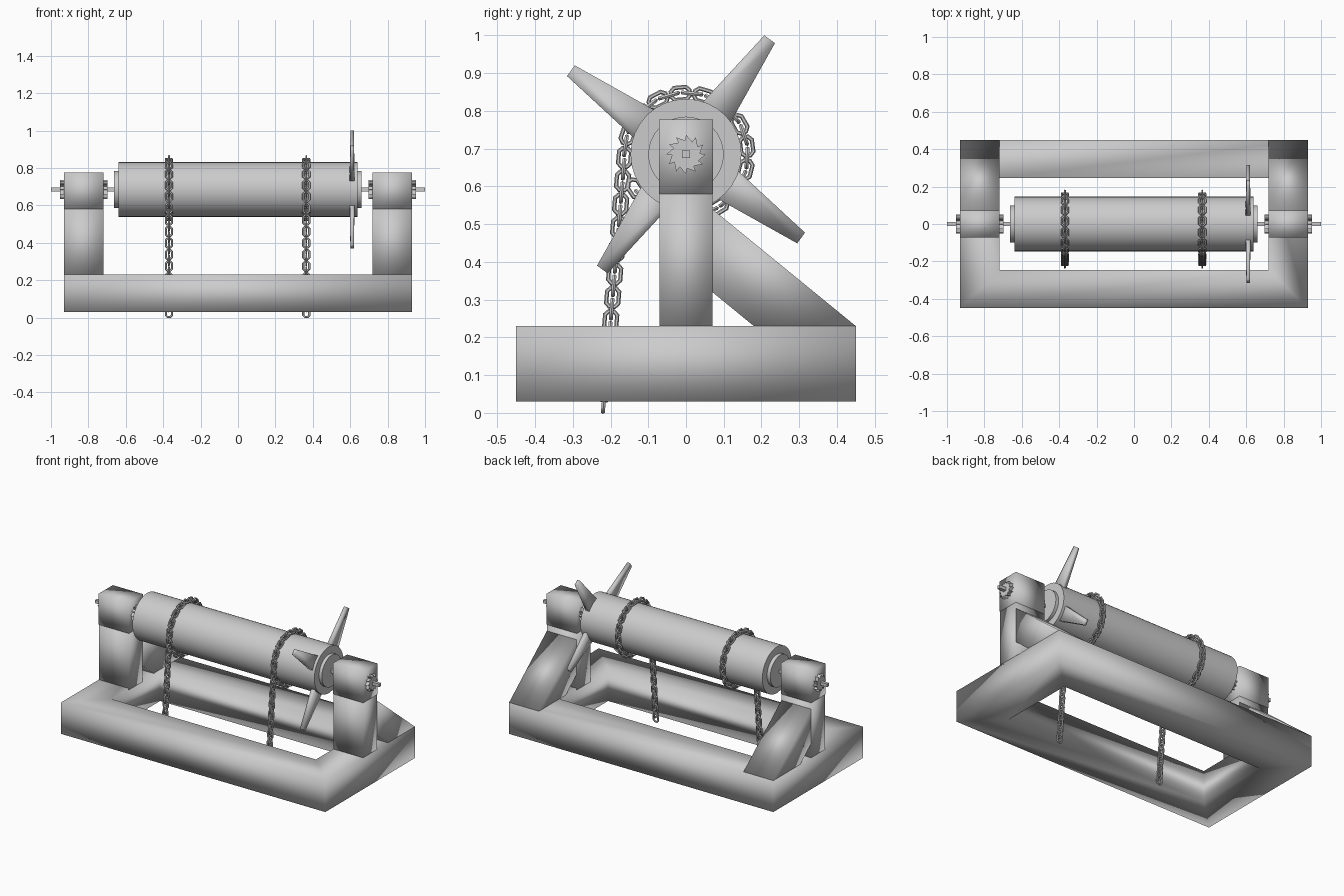
import bpy, bmesh
from math import sin, cos, pi, radians, hypot
from mathutils import Vector

if "Cube" in bpy.data.objects:
    bpy.data.objects.remove(bpy.data.objects["Cube"])

AXIS_Z = 0.685


def finish(name, bm, angle=None):
    """Turn a bmesh into a named object; fully smooth unless an angle is given."""
    bmesh.ops.recalc_face_normals(bm, faces=bm.faces)
    me = bpy.data.meshes.new(name)
    bm.to_mesh(me)
    bm.free()
    ob = bpy.data.objects.new(name, me)
    bpy.context.collection.objects.link(ob)
    bpy.ops.object.select_all(action='DESELECT')
    ob.select_set(True)
    bpy.context.view_layer.objects.active = ob
    if angle is None:
        bpy.ops.object.shade_smooth()
    else:
        bpy.ops.object.shade_smooth_by_angle(angle=radians(angle))
    return ob


def extrude_x(name, profile, x0, x1, angle=None):
    """Prism along x from a (y, z) profile."""
    bm = bmesh.new()
    a = [bm.verts.new((x0, y, z)) for y, z in profile]
    b = [bm.verts.new((x1, y, z)) for y, z in profile]
    bm.faces.new(a)
    bm.faces.new(b)
    n = len(a)
    for i in range(n):
        j = (i + 1) % n
        bm.faces.new((a[i], a[j], b[j], b[i]))
    return finish(name, bm, angle)


def rect(y0, y1, z0, z1):
    return [(y0, z0), (y1, z0), (y1, z1), (y0, z1)]


def circle(r, n):
    return [(r * cos(2 * pi * i / n), AXIS_Z + r * sin(2 * pi * i / n)) for i in range(n)]


# Mitred base frame
bm = bmesh.new()
loops = []
for hx, hy, z in ((0.93, 0.45, 0.03), (0.93, 0.45, 0.23), (0.72, 0.245, 0.23), (0.72, 0.245, 0.03)):
    loops.append([bm.verts.new((sx * hx, sy * hy, z)) for sx, sy in ((-1, -1), (1, -1), (1, 1), (-1, 1))])
for k in range(4):
    p, q = loops[k], loops[(k + 1) % 4]
    for i in range(4):
        j = (i + 1) % 4
        bm.faces.new((p[i], p[j], q[j], q[i]))
finish("base_frame", bm)

# Saw-tooth ratchet profile
ratchet = []
for i in range(12):
    for r, da in ((0.052, 0.0), (0.037, 0.06)):
        a = 2 * pi * i / 12 + da
        ratchet.append((r * cos(a), AXIS_Z + r * sin(a)))

# Posts, bearing blocks, braces and ratchet wheels on both sides
for side, s in (("left", -1), ("right", 1)):
    extrude_x(side + "_post", rect(-0.07, 0.07, 0.22, 0.58), s * 0.72, s * 0.93)
    extrude_x(side + "_bearing_block", rect(-0.071, 0.071, 0.58, 0.777), s * 0.719, s * 0.931)
    extrude_x(side + "_brace", [(0.07, 0.54), (0.07, 0.32), (0.18, 0.23), (0.45, 0.23)],
              s * 0.72, s * 0.93)
    extrude_x(side + "_outer_ratchet", ratchet, s * 0.93, s * 0.952, 30)
    extrude_x(side + "_inner_ratchet", ratchet, s * 0.698, s * 0.72, 30)

# Square axle, drum and drum end caps
extrude_x("axle", rect(-0.01, 0.01, AXIS_Z - 0.01, AXIS_Z + 0.01), -1, 1, 30)
extrude_x("drum", circle(0.147, 32), -0.64, 0.64, 40)
extrude_x("drum_end_caps", circle(0.1, 32), -0.663, 0.66, 40)

# Four tapered handles
for k in range(4):
    a = radians(54 + 90 * k)
    d = Vector((0, cos(a), sin(a)))
    t = Vector((0, -sin(a), cos(a)))
    bm = bmesh.new()
    ends = []
    for r, w, h in ((0.05, 0.056, 0.014), (0.377, 0.0175, 0.009)):
        c = Vector((0.61, 0, AXIS_Z)) + d * r
        ends.append([bm.verts.new(c + t * w * u + Vector((h * v, 0, 0)))
                     for u, v in ((-1, -1), (1, -1), (1, 1), (-1, 1))])
    bm.faces.new(ends[0])
    bm.faces.new(ends[1])
    for i in range(4):
        j = (i + 1) % 4
        bm.faces.new((ends[0][i], ends[0][j], ends[1][j], ends[1][i]))
    finish(f"handle_{k + 1}", bm)


def add_link(bm, c, tan, wid):
    """One oval chain link centred at c, long along tan, wide along wid."""
    nrm = tan.cross(wid)
    wire, half_l, half_w = 0.006, 0.0215, 0.0165
    straight = half_l - half_w + 0.004
    rings = []
    for i in range(8):
        a = pi / 8 + i * pi / 4
        out = tan * cos(a) + wid * sin(a)
        sgn = 1 if cos(a) > 0 else -1
        p = c + out * half_w * 1.05 + tan * sgn * straight
        rings.append([bm.verts.new(p + wire * (out * cos(b) + nrm * sin(b)))
                      for b in (m * pi / 3 for m in range(6))])
    for i in range(8):
        p, q = rings[i], rings[(i + 1) % 8]
        for m in range(6):
            n = (m + 1) % 6
            bm.faces.new((p[m], p[n], q[n], q[m]))


# Chains: hang down at the front, then wrap over and around the drum
R, PITCH = 0.162, 0.031
FOOT = Vector((0, -0.218, 0.028))
TOP = Vector((0, -R, AXIS_Z))
X = Vector((1, 0, 0))
hang = (TOP - FOOT).length
for name, x in (("left_chain", -0.37), ("right_chain", 0.365)):
    bm = bmesh.new()
    for i in range(int((hang + R * radians(330)) / PITCH) + 1):
        s = i * PITCH
        if s < hang:
            tan = (TOP - FOOT).normalized()
            c = FOOT + tan * s
        else:
            a = pi - (s - hang) / R
            c = Vector((0, R * cos(a), AXIS_Z + R * sin(a)))
            tan = Vector((0, sin(a), -cos(a)))
        wid = X if i % 2 == 0 else tan.cross(X)
        add_link(bm, c + X * x, tan, wid)
    finish(name, bm, 40)
